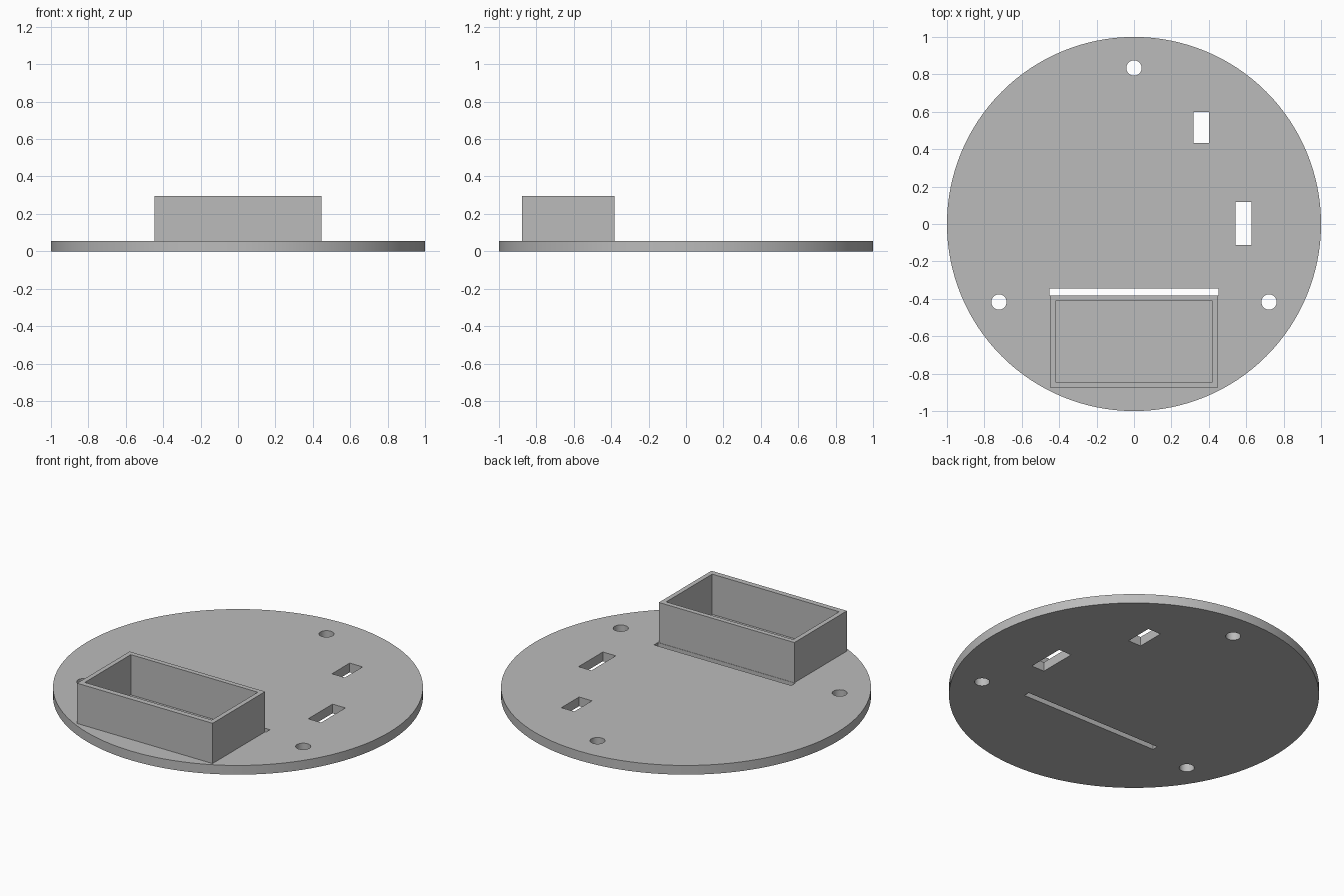
import bpy
import math

cube = bpy.data.objects.get("Cube")
if cube:
    bpy.data.objects.remove(cube, do_unlink=True)

PLATE_TOP = 0.055
BOX_TOP = 0.295

grey = bpy.data.materials.new("light grey")
grey.use_nodes = True
colour = (0.5, 0.5, 0.5, 1)
grey.diffuse_color = colour
grey.node_tree.nodes["Principled BSDF"].inputs["Base Color"].default_value = colour


def cylinder(name, x, y, radius, z0, z1, sides):
    bpy.ops.mesh.primitive_cylinder_add(
        vertices=sides, radius=radius, depth=z1 - z0, location=(x, y, (z0 + z1) / 2))
    obj = bpy.context.object
    obj.name = name
    obj.data.materials.append(grey)
    return obj


def block(name, x0, x1, y0, y1, z0, z1):
    bpy.ops.mesh.primitive_cube_add(
        size=1, location=((x0 + x1) / 2, (y0 + y1) / 2, (z0 + z1) / 2))
    obj = bpy.context.object
    obj.name = name
    obj.scale = (x1 - x0, y1 - y0, z1 - z0)
    bpy.ops.object.transform_apply(location=False, rotation=False, scale=True)
    obj.data.materials.append(grey)
    return obj


def cut(target, cutter):
    mod = target.modifiers.new("cut", "BOOLEAN")
    mod.operation = "DIFFERENCE"
    mod.solver = "EXACT"
    mod.object = cutter
    bpy.context.view_layer.objects.active = target
    bpy.ops.object.modifier_apply(modifier=mod.name)
    bpy.data.objects.remove(cutter, do_unlink=True)


# Round base plate
plate = cylinder("base_plate", 0, 0, 1, 0, PLATE_TOP, 128)

# Three round mounting holes, evenly spaced
for i in range(3):
    a = math.radians(90 + 120 * i)
    cut(plate, cylinder("hole_cutter", 0.834 * math.cos(a), 0.834 * math.sin(a),
                        0.041, -0.1, 0.2, 32))

# Two rectangular openings and the long slot behind the box
for x0, x1, y0, y1 in ((0.317, 0.402, 0.433, 0.6),
                       (0.542, 0.627, -0.112, 0.117),
                       (-0.453, 0.453, -0.381, -0.345)):
    cut(plate, block("slot_cutter", x0, x1, y0, y1, -0.1, 0.2))

# Open-topped rectangular box
box = block("open_box", -0.447, 0.447, -0.878, -0.383, PLATE_TOP, BOX_TOP)
cut(box, block("box_cutter", -0.419, 0.419, -0.845, -0.412, 0, 0.4))

# Smooth the round walls, keep the edges sharp
bpy.ops.object.select_all(action="DESELECT")
plate.select_set(True)
bpy.context.view_layer.objects.active = plate
bpy.ops.object.shade_smooth_by_angle(angle=math.radians(30))
